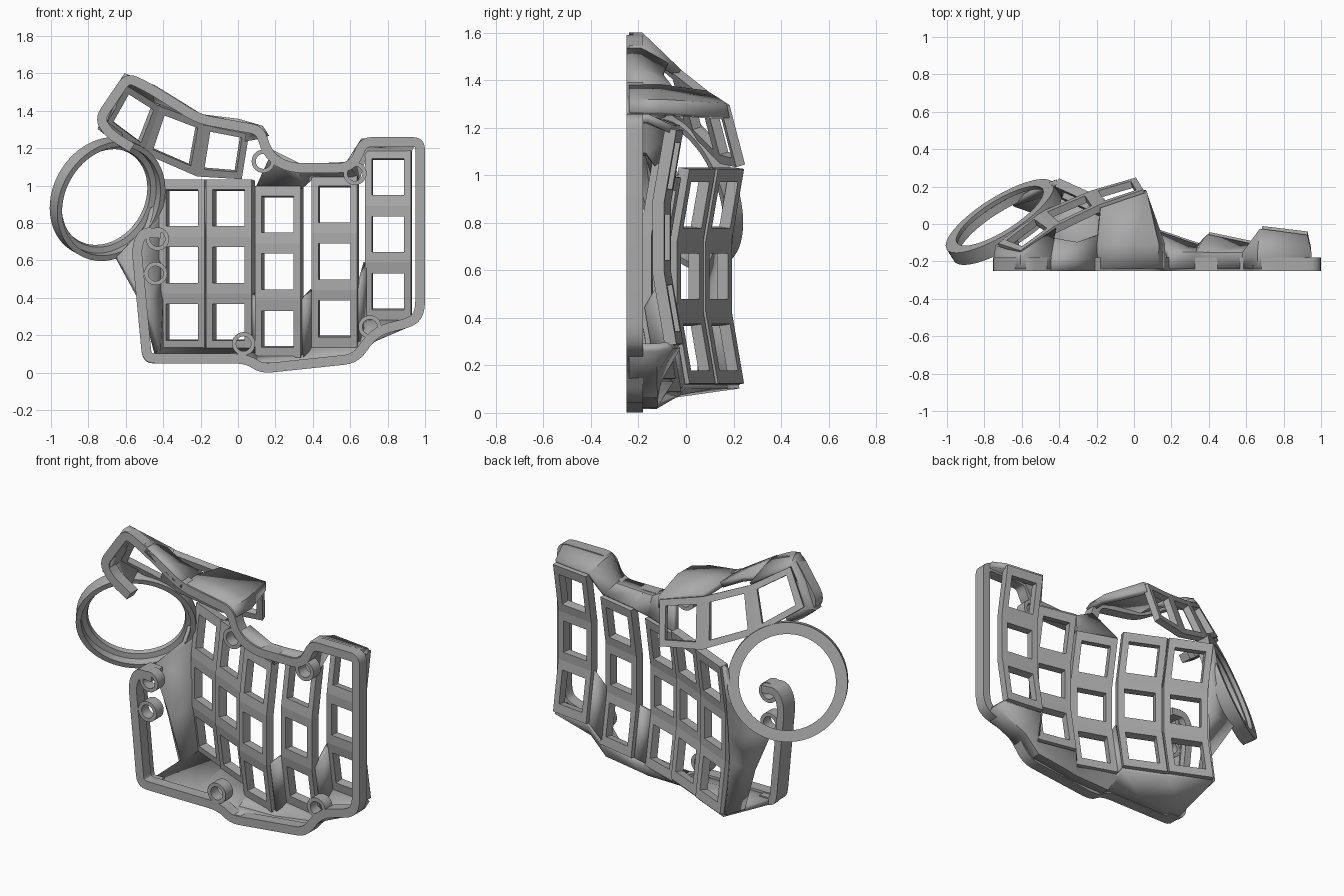
import bpy, bmesh, math
from mathutils import Vector

cube = bpy.data.objects.get("Cube")
if cube:
    bpy.data.objects.remove(cube, do_unlink=True)

GREY = (0.4, 0.4, 0.4, 1)
mat = bpy.data.materials.new("plain_grey")
mat.use_nodes = True
mat.diffuse_color = GREY
bsdf = next(n for n in mat.node_tree.nodes if n.type == 'BSDF_PRINCIPLED')
bsdf.inputs["Base Color"].default_value = GREY
bsdf.inputs["Roughness"].default_value = 0.6

FRONT = -0.25      # open front plane
RIM_BACK = -0.18   # back of the rim


def finish(name, bm, thickness=0, smooth=True):
    """Clean a bmesh, turn it into an object, optionally thicken it."""
    bmesh.ops.remove_doubles(bm, verts=bm.verts, dist=0.0005)
    bmesh.ops.recalc_face_normals(bm, faces=bm.faces)
    me = bpy.data.meshes.new(name)
    bm.to_mesh(me)
    bm.free()
    ob = bpy.data.objects.new(name, me)
    bpy.context.collection.objects.link(ob)
    me.materials.append(mat)
    if thickness:
        mod = ob.modifiers.new("thickness", 'SOLIDIFY')
        mod.thickness = thickness
        mod.offset = 0
        mod.use_even_offset = True
    if smooth:
        bpy.ops.object.select_all(action='DESELECT')
        ob.select_set(True)
        bpy.context.view_layer.objects.active = ob
        bpy.ops.object.shade_smooth_by_angle(angle=math.radians(35))
    return ob


def loft(name, rows, thickness=0.035):
    """Skin of quads through rows of points with equal counts."""
    bm = bmesh.new()
    grid = [[bm.verts.new(p) for p in row] for row in rows]
    for a, b in zip(grid, grid[1:]):
        for i in range(len(a) - 1):
            bm.faces.new((a[i], a[i + 1], b[i + 1], b[i]))
    return finish(name, bm, thickness)


def key_strip(name, left, right, thickness=0.05, u0=0.15, v0=0.18):
    """Chain of flat plates, each with a square key opening."""
    bm = bmesh.new()
    for i in range(len(left) - 1):
        a, b, c, d = left[i], right[i], right[i + 1], left[i + 1]

        def at(u, v):
            return a.lerp(b, u).lerp(d.lerp(c, u), v)
        outer = [bm.verts.new(p) for p in (a, b, c, d)]
        inner = [bm.verts.new(at(u, v)) for u, v in
                 ((u0, v0), (1 - u0, v0), (1 - u0, 1 - v0), (u0, 1 - v0))]
        for k in range(4):
            n = (k + 1) % 4
            bm.faces.new((outer[k], outer[n], inner[n], inner[k]))
    return finish(name, bm, thickness, smooth=False)


def lathe(name, profile, centre, axis, steps=64):
    """Closed ring from a (radius, height) section turned about an axis."""
    bm = bmesh.new()
    q = Vector(axis).to_track_quat('Z', 'Y')
    rings = []
    for s in range(steps):
        t = math.tau * s / steps
        rings.append([bm.verts.new(Vector(centre) + q @ Vector((r * math.cos(t), r * math.sin(t), h)))
                      for r, h in profile])
    for a, b in zip(rings, rings[1:] + rings[:1]):
        for i in range(len(profile)):
            j = (i + 1) % len(profile)
            bm.faces.new((a[i], a[j], b[j], b[i]))
    return finish(name, bm)


def rounded(path, reach=0.07, steps=5):
    """Round the inner corners of an open path."""
    pts = [Vector(p) for p in path]
    out = [pts[0]]
    for p, c, n in zip(pts, pts[1:], pts[2:]):
        a = c + (p - c) * min(reach / (p - c).length, 0.48)
        b = c + (n - c) * min(reach / (n - c).length, 0.48)
        for k in range(steps + 1):
            t = k / steps
            out.append(a.lerp(c, t).lerp(c.lerp(b, t), t))
    return out + [pts[-1]]


def ribbon(name, path, width, y0, y1):
    """Flat band following a path in the front plane, offset to its left."""
    pts = rounded(path)
    rows = [[], [], [], []]
    for i, p in enumerate(pts):
        d = (pts[min(i + 1, len(pts) - 1)] - pts[max(i - 1, 0)]).normalized()
        q = p + Vector((-d.y, d.x)) * width
        for row, (r, y) in zip(rows, ((p, y0), (q, y0), (q, y1), (p, y1))):
            row.append((r.x, y, r.y))
    bm = bmesh.new()
    grid = [[bm.verts.new(v) for v in row] for row in rows]
    for a, b in zip(grid, grid[1:] + grid[:1]):
        for i in range(len(a) - 1):
            bm.faces.new((a[i], a[i + 1], b[i + 1], b[i]))
    for i in (0, -1):
        bm.faces.new([g[i] for g in grid])
    return finish(name, bm)


# Front rim, deeper on the left side
SIDE = [(-.41, .77), (-.52, .78), (-.57, .68), (-.51, .05)]
ribbon("front_rim", SIDE + [
    (.04, .05), (.12, -.005), (.64, .05), (.75, .2), (.95, .25), (1, .32), (1, 1.26),
    (.65, 1.26), (.6, 1.12), (.28, 1.12), (.18, 1.18), (.14, 1.32), (-.2, 1.38), (-.47, 1.55),
    (-.6, 1.61), (-.77, 1.36), (-.71, 1.26), (-.58, 1.18)], 0.052, FRONT, RIM_BACK)
ribbon("side_rim", SIDE + [(-.4, .05)], 0.045, RIM_BACK, -0.14)

# Key columns: x, y of the middle, z of the middle, sideways slope
COLUMNS = [("inner_index", -.29, .14, .575, -.45), ("index", -.04, .02, .575, -.45),
           ("middle", .22, -.112, .54, -.34), ("ring_finger", .52, -.12, .595, -.21),
           ("little_finger", .805, -.077, .74, -.12)]


def column_edge(col, side):
    _, x, y, z, slope = col
    dx = side * 0.122
    return [Vector((x + dx, y - .025 + slope * dx + dy, z + dz))
            for dz, dy in ((-.455, .052), (-.15, 0), (.15, 0), (.455, .052))]


edges = [(column_edge(c, -1), column_edge(c, 1)) for c in COLUMNS]
for col, (le, ri) in zip(COLUMNS, edges):
    key_strip(col[0] + "_column", le, ri)

# Webs joining the lower part of neighbouring columns
for i in range(4):
    loft("column_web_%d" % (i + 1), [edges[i][1][:2], edges[i + 1][0][:2]], 0.025)
loft("index_upper_web", [edges[0][1][2:], edges[1][0][2:]], 0.04)


def skirt(name, rim, plate, bend=-0.15):
    """Wall from the rim outline back to a plate edge."""
    rows = [[(x, y, z) for x, z in rim] for y in (FRONT + .01, bend)]
    loft(name, rows + [plate])


# Bottom wall
skirt("bottom_wall",
      [(-.46, .07), (-.17, .07), (-.16, .07), (.05, .07), (.1, .035), (.34, .04),
       (.4, .05), (.62, .08), (.72, .18), (.94, .275)],
      [e[0] for pair in edges for e in pair], -0.13)

# Top wall over the three outer columns
skirt("top_wall",
      [(.18, 1.175), (.33, 1.1), (.4, 1.1), (.59, 1.11), (.67, 1.235), (.95, 1.24)],
      [e[3] for pair in edges[2:] for e in pair], -0.16)

# Thumb key plates
upper = [Vector(p) for p in ((-.6, -.16, 1.54), (-.42, -.03, 1.43), (-.18, .085, 1.34), (.055, .165, 1.29))]
lower = [Vector(p) for p in ((-.72, -.12, 1.34), (-.51, .04, 1.18), (-.225, .16, 1.055), (.015, .23, 1.04))]
key_strip("thumb_plates", lower, upper, 0.04, 0.14, 0.14)

# Thumb shell, open behind the middle key and at the right end
skirt("thumb_left_wall", [(-.61, 1.215), (-.73, 1.31), (-.67, 1.47), (-.6, 1.58), (-.45, 1.52)],
      [lower[0].lerp(lower[1], .4), lower[0], lower[0].lerp(upper[0], .5), upper[0], upper[1]], -0.19)
loft("thumb_middle_wall", [
    [(-.45, FRONT, 1.52), (-.32, FRONT, 1.44), (-.2, FRONT, 1.365)],
    [(-.45, -.19, 1.52), (-.32, -.19, 1.44), (-.2, -.19, 1.365)],
    [(-.44, -.08, 1.46), (-.31, -.1, 1.41), (-.2, -.06, 1.36)]])
skirt("thumb_right_wall", [(-.2, 1.365), (0, 1.34), (.12, 1.305), (.15, 1.26)],
      [upper[2], upper[2].lerp(upper[3], .6), upper[3], upper[3].lerp(lower[3], .2)], -0.11)

# Ball ring with an inner lip on its back face
AXIS = Vector((-.5, .8, .3)).normalized()
lathe("ball_ring", [(.335, .035), (.27, .035), (.275, .01), (.305, 0), (.305, -.045), (.335, -.045)],
      (-.7, .015, .93), AXIS)

# Side panel between the inner column and the ball ring
inner = edges[0][0]
loft("side_panel", [
    [(-.43, .06, .1), (-.5, .05, .36), (-.65, .11, .62), (-.5, .19, .78), (-.43, .21, 1.0)],
    [inner[0], inner[1], inner[1].lerp(inner[2], .6), inner[2].lerp(inner[3], .3), inner[3]]])

# Screw bosses
for i, (x, z) in enumerate(((.135, 1.13), (.625, 1.065), (.705, .245), (.03, .155), (-.43, .715), (-.44, .53))):
    lathe("screw_boss_%d" % (i + 1), [(.062, 0), (.04, 0), (.04, .07), (.062, .07)],
          (x, FRONT, z), (0, 1, 0), 32)
